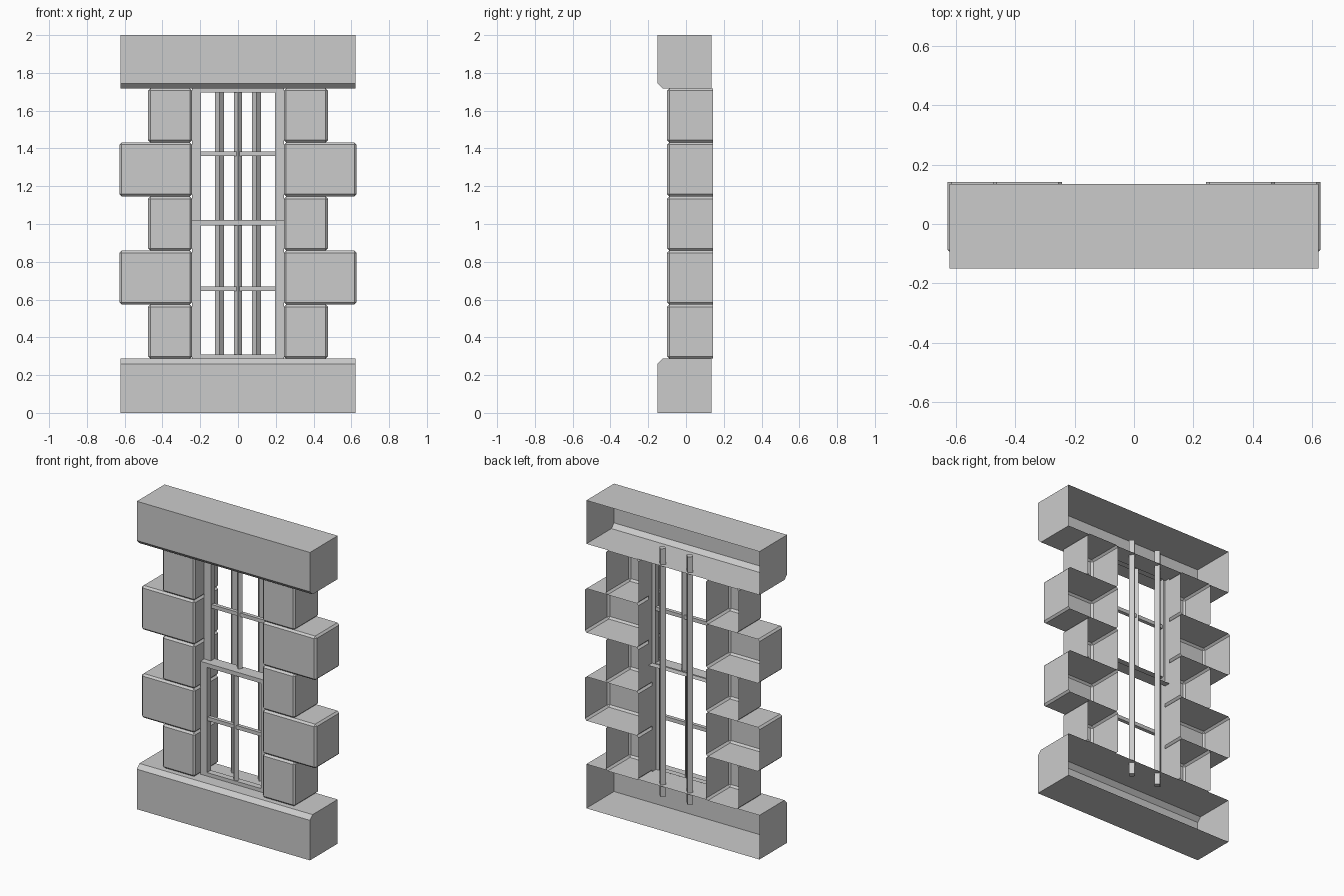
import bpy, bmesh
from math import pi

if "Cube" in bpy.data.objects:
    bpy.data.objects.remove(bpy.data.objects["Cube"])


def finish(bm, name):
    me = bpy.data.meshes.new(name)
    bm.to_mesh(me)
    bm.free()
    ob = bpy.data.objects.new(name, me)
    bpy.context.collection.objects.link(ob)
    return ob


def box(name, x0, x1, y0, y1, z0, z1, bevel=0, open_back=False):
    bm = bmesh.new()
    bmesh.ops.create_cube(bm, size=1)
    for v in bm.verts:
        v.co = (x1 if v.co.x > 0 else x0, y1 if v.co.y > 0 else y0,
                z1 if v.co.z > 0 else z0)
    bm.normal_update()
    if open_back:
        back = [f for f in bm.faces if f.normal.y > 0.9]
        bmesh.ops.delete(bm, geom=back, context='FACES')
    if bevel:
        edges = [e for e in bm.edges if not e.is_boundary]
        bmesh.ops.bevel(bm, geom=edges, offset=bevel, segments=1,
                        profile=0.5, affect='EDGES')
    return finish(bm, name)


def beam(name, profile, half):
    """Sweep an open (y, z) profile along x and cap both ends."""
    bm = bmesh.new()
    left = [bm.verts.new((-half, y, z)) for y, z in profile]
    right = [bm.verts.new((half, y, z)) for y, z in profile]
    for i in range(len(profile) - 1):
        bm.faces.new((left[i], left[i + 1], right[i + 1], right[i]))
    bm.faces.new(left)
    bm.faces.new(right[::-1])
    bmesh.ops.recalc_face_normals(bm, faces=bm.faces)
    return finish(bm, name)


def sash(name, outer, inner, yf, yb):
    """Rectangular frame with an open back; outer/inner = (half x, z0, z1)."""
    bm = bmesh.new()

    def loop(r, y):
        h, a, b = r
        return [bm.verts.new((x, y, z)) for x, z in
                ((-h, a), (h, a), (h, b), (-h, b))]

    loops = [loop(outer, yb), loop(outer, yf), loop(inner, yf), loop(inner, yb)]
    for a, b in zip(loops, loops[1:]):
        for i in range(4):
            j = (i + 1) % 4
            bm.faces.new((a[i], a[j], b[j], b[i]))
    return finish(bm, name)


def diamond_bar(name, x, y, z0, z1, r):
    bm = bmesh.new()
    bmesh.ops.create_cone(bm, cap_ends=True, segments=4, radius1=r, radius2=r,
                          depth=z1 - z0)
    # keep the corners on the x and y axes
    if abs(abs(bm.verts[:][0].co.x) - abs(bm.verts[:][0].co.y)) < 1e-4:
        from mathutils import Matrix
        bmesh.ops.rotate(bm, verts=bm.verts, matrix=Matrix.Rotation(pi / 4, 3, 'Z'))
    bmesh.ops.translate(bm, verts=bm.verts, vec=(x, y, (z0 + z1) / 2))
    return finish(bm, name)


Z0, Z1 = 0.287, 1.718

# Sill and lintel, hollow with open backs
beam("sill", [(0.135, 0), (-0.15, 0), (-0.15, 0.26), (-0.123, Z0), (0.135, Z0)], 0.622)
beam("lintel", [(0.135, 2), (-0.15, 2), (-0.15, 1.745), (-0.123, Z1), (0.135, Z1)], 0.622)

# Alternating corner stones on both sides
step = (Z1 - Z0) / 5
for i in range(5):
    w = 0.628 if i % 2 else 0.476
    z = Z0 + i * step
    for side, (a, b) in (("left", (-w, -0.243)), ("right", (0.243, w))):
        box(f"{side}_stone_{i + 1}", a, b, -0.1, 0.142, z, z + step, 0.012, True)

# Sashes, the lower one standing in front
sash("lower_sash", (0.243, Z0, 1.02), (0.195, 0.31, 0.993), -0.04, 0.0)
sash("upper_sash", (0.243, 0.993, Z1), (0.195, 1.02, 1.695), 0.0, 0.04)

# Glazing bars
for name, y, za, zb, zm in (("lower", -0.02, 0.31, 0.993, 0.656),
                            ("upper", 0.02, 1.02, 1.695, 1.371)):
    diamond_bar(name + "_upright_glazing_bar", 0, y, za, zb, 0.02)
    box(name + "_cross_glazing_bar", -0.195, 0.195, y - 0.012, y + 0.012,
        zm - 0.012, zm + 0.012)

# Security bars behind the window
for side, x in (("left", -0.098), ("right", 0.098)):
    diamond_bar(side + "_security_bar", x, 0.1, 0.21, 1.82, 0.023)
